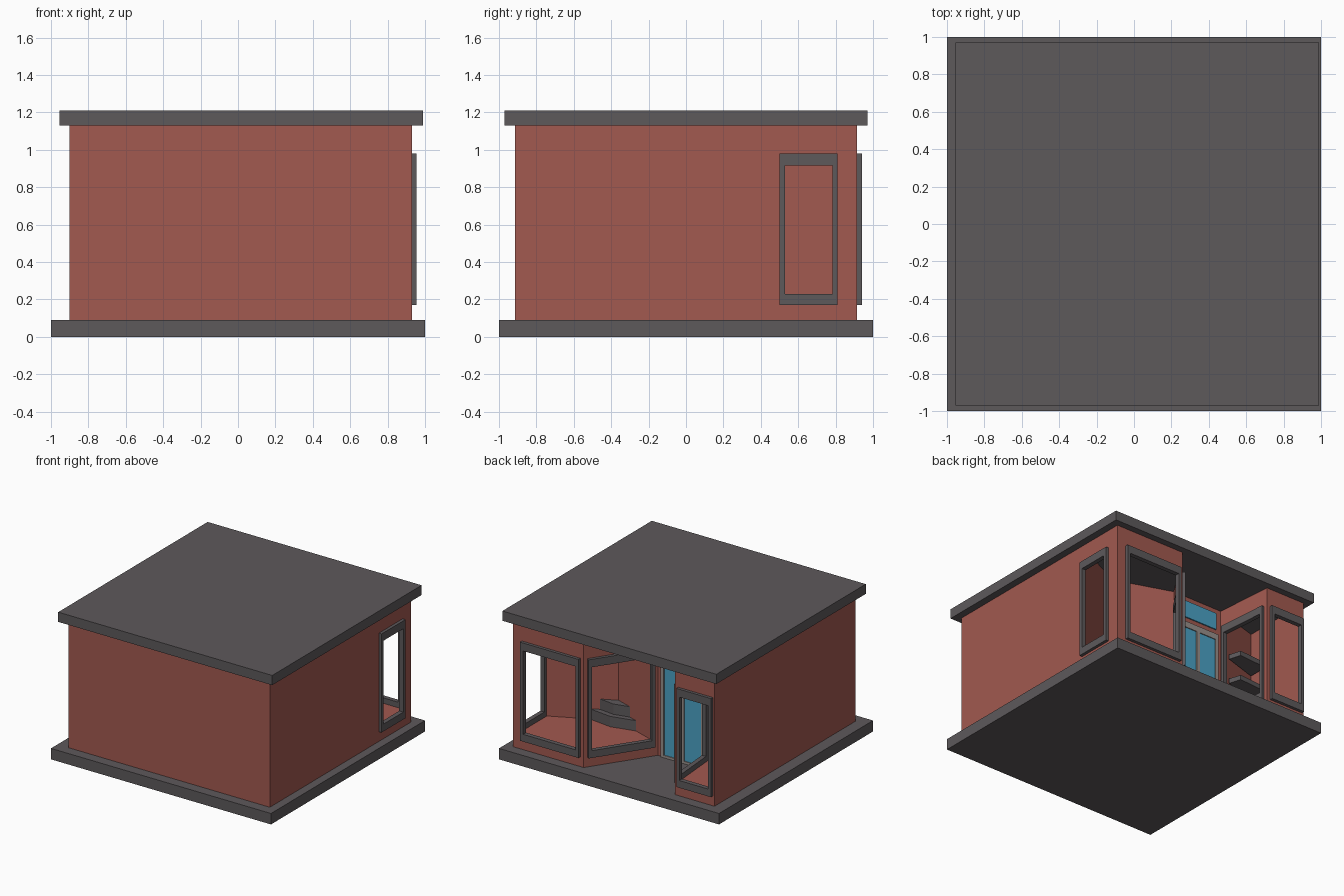
import bpy, bmesh, math
from mathutils import Matrix, Vector

if "Cube" in bpy.data.objects:
    bpy.data.objects.remove(bpy.data.objects["Cube"])


def material(name, rgb):
    m = bpy.data.materials.new(name)
    m.diffuse_color = (*rgb, 1)
    m.use_nodes = True
    m.node_tree.nodes["Principled BSDF"].inputs["Base Color"].default_value = m.diffuse_color
    return m


BRICK = material("brick_red", (0.36, 0.10, 0.08))
DARK = material("dark_grey", (0.11, 0.10, 0.105))
GLASS = material("blue_glass", (0.07, 0.36, 0.56))
TRIM = material("pale_trim", (0.32, 0.28, 0.26))


def finish(name, bm, mat, matrix=Matrix()):
    me = bpy.data.meshes.new(name)
    bm.to_mesh(me)
    bm.free()
    me.materials.append(mat)
    ob = bpy.data.objects.new(name, me)
    ob.matrix_world = matrix
    bpy.context.collection.objects.link(ob)
    return ob


def box(name, x, y, z, mat, matrix=Matrix()):
    bm = bmesh.new()
    bmesh.ops.create_cube(bm, size=1)
    for v in bm.verts:
        v.co = [r[0] + (c + 0.5) * (r[1] - r[0]) for c, r in zip(v.co, (x, y, z))]
    return finish(name, bm, mat, matrix)


def prism(name, pts, z0, z1, mat):
    bm = bmesh.new()
    face = bm.faces.new([bm.verts.new((x, y, z0)) for x, y in pts])
    ext = bmesh.ops.extrude_face_region(bm, geom=[face])["geom"]
    bmesh.ops.translate(bm, vec=(0, 0, z1 - z0),
                        verts=[g for g in ext if isinstance(g, bmesh.types.BMVert)])
    bmesh.ops.recalc_face_normals(bm, faces=bm.faces)
    return finish(name, bm, mat)


def wall_space(p0, p1):
    # local x runs along the wall, local -y points outward
    ang = math.atan2(p1[1] - p0[1], p1[0] - p0[0])
    return Matrix.Translation((p0[0], p0[1], 0)) @ Matrix.Rotation(ang, 4, "Z")


def ring(name, outer, inner, y0, y1, mat, matrix):
    # rectangle (s0, s1, z0, z1) with a hole; flat when y0 == y1
    def corners(r, y):
        return [(r[0], y, r[2]), (r[1], y, r[2]), (r[1], y, r[3]), (r[0], y, r[3])]
    bm = bmesh.new()
    loops = [[bm.verts.new(c) for c in corners(outer, y0)],
             [bm.verts.new(c) for c in corners(inner, y0)]]
    if y0 != y1:
        loops += [[bm.verts.new(c) for c in corners(inner, y1)],
                  [bm.verts.new(c) for c in corners(outer, y1)]]
    pairs = list(zip(loops, loops[1:]))
    if y0 != y1:
        pairs.append((loops[-1], loops[0]))
    for a, b in pairs:
        for i in range(4):
            j = (i + 1) % 4
            bm.faces.new((a[i], a[j], b[j], b[i]))
    return finish(name, bm, mat, matrix)


def plain_wall(name, p0, p1, z0=0.09, z1=1.13):
    bm = bmesh.new()
    bm.faces.new([bm.verts.new(c) for c in
                  ((*p0, z0), (*p1, z0), (*p1, z1), (*p0, z1))])
    return finish(name, bm, BRICK)


def window_wall(name, p0, p1, s0, s1):
    length = (Vector(p1) - Vector(p0)).length
    m = wall_space(p0, p1)
    hole = (s0 + 0.028, s1 - 0.028, 0.23, 0.915)
    ring(name + "_wall", (0, length, 0.09, 1.13), hole, 0, 0, BRICK, m)
    ring(name + "_window_frame", (s0, s1, 0.17, 0.98), hole, -0.025, 0.012, DARK, m)


# Floor slab and flat roof
box("base_slab", (-1, 1), (-1, 1), (0, 0.09), DARK)
box("roof_slab", (-0.955, 0.99), (-0.97, 0.97), (1.13, 1.21), DARK)

# Outline of the shop, anticlockwise
A, B, C, D = (-0.9, -0.915), (0.93, -0.915), (0.93, 0.915), (0.29, 0.915)
E, F, G, H = (-0.04, 0.42), (-0.5, 0.42), (-0.54, 0.915), (-0.9, 0.915)

# Plain walls and windowed walls
plain_wall("front_wall", A, B)
plain_wall("left_wall", H, A)
window_wall("right", B, C, 1.415, 1.725)
window_wall("wide_shopfront", C, D, 0.08, 0.61)
window_wall("angled_shopfront", D, E, 0.03, 0.565)
window_wall("entry_side", F, G, 0.03, 0.467)
window_wall("narrow_shopfront", G, H, 0.03, 0.345)

# Recessed doorway with double glass doors and a transom
m = wall_space(E, F)
ring("door_wall", (0, 0.46, 0.09, 1.13), (0.04, 0.42, 0.095, 0.9), 0, 0, BRICK, m)
ring("door_frame", (0.03, 0.43, 0.09, 0.91), (0.06, 0.40, 0.11, 0.86), -0.012, 0.012, TRIM, m)
box("door_divider", (0.215, 0.245), (-0.012, 0.012), (0.11, 0.86), TRIM, m)
for side, s in (("left", 0.06), ("right", 0.245)):
    box(side + "_door_glass", (s, s + 0.155), (-0.005, 0.005), (0.11, 0.86), GLASS, m)
box("transom_glass", (0.05, 0.41), (-0.01, 0.005), (0.95, 1.09), GLASS, m)

# Display areas behind the windows: raised floors and inner walls
K, L = (0.93, 0.5), (0.43, 0.26)
prism("large_display_floor", [C, D, E, L, K], 0.09, 0.185, BRICK)
plain_wall("large_display_back_wall", K, L)
plain_wall("large_display_side_wall", L, E)
P = (-0.9, 0.3)
prism("small_display_floor", [F, G, H, P], 0.09, 0.185, BRICK)
plain_wall("small_display_back_wall", F, P)

# Stepped plinth in the corner of the large display
for i, size in enumerate((0.22, 0.14)):
    u = (Vector(K) - Vector(L)).normalized() * size
    w = (Vector(E) - Vector(L)).normalized() * size
    o = Vector(L)
    prism(f"plinth_step_{i + 1}", [o, o + u, o + (u + w) * 0.72, o + w],
          0.185 + 0.085 * i, 0.27 + 0.085 * i, DARK)

# Shelves in the small display
for i, z in enumerate((0.55, 0.76)):
    prism(f"small_display_shelf_{i + 1}",
          [(-0.89, 0.31), (-0.60, 0.40), (-0.63, 0.50), (-0.89, 0.48)], z, z + 0.04, DARK)
